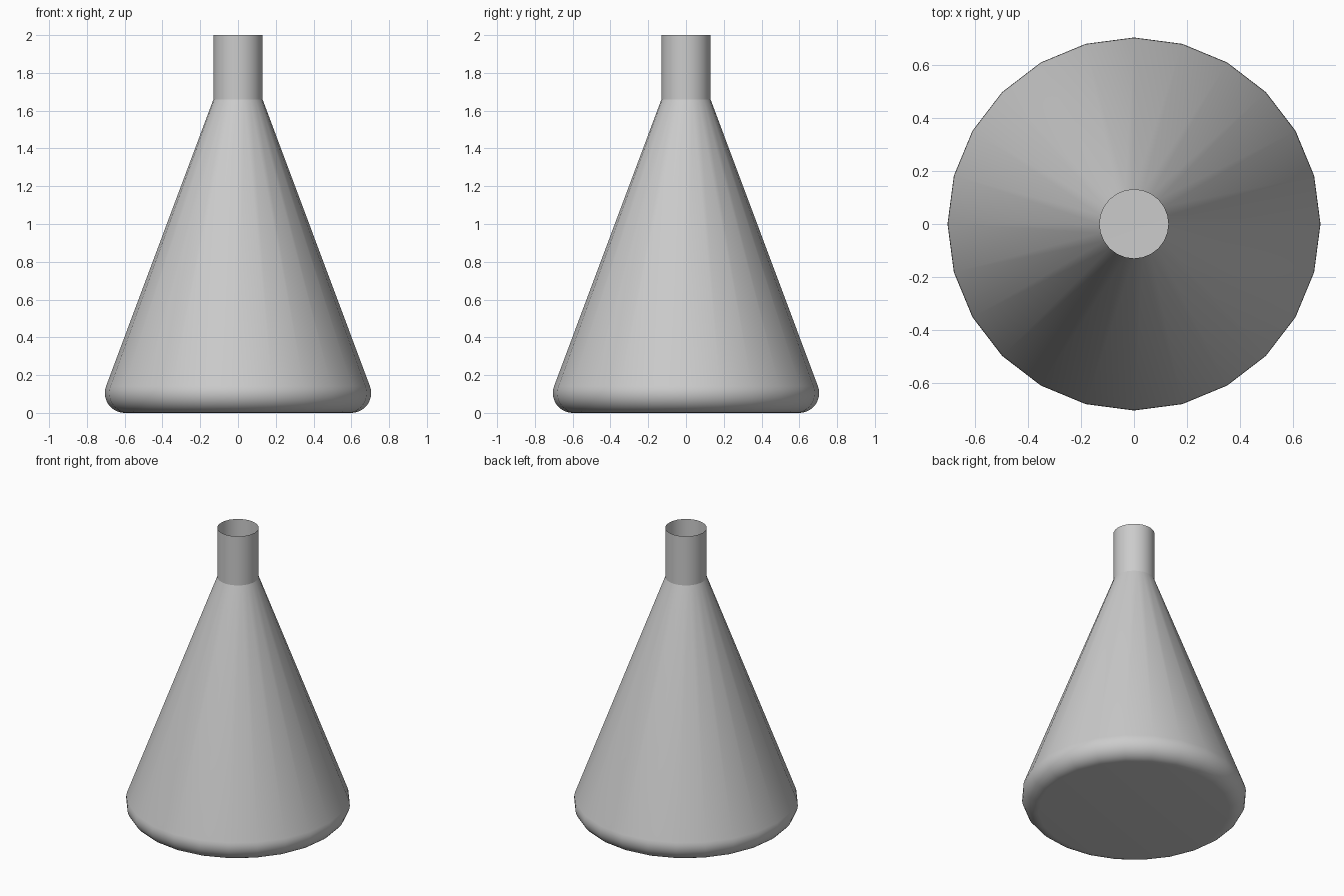
import bpy, bmesh, math

if "Cube" in bpy.data.objects:
    bpy.data.objects.remove(bpy.data.objects["Cube"])

SIDES = 24

# Profile: flat floor, rounded foot, straight cone, straight neck
FOOT_R, FOOT_X = 0.105, 0.60
TILT = math.radians(20.5)
STEPS = 10
profile = []
for i in range(STEPS + 1):
    a = -math.pi / 2 + (math.pi / 2 + TILT) * i / STEPS
    profile.append((FOOT_X + FOOT_R * math.cos(a), FOOT_R + FOOT_R * math.sin(a)))
profile += [(0.13, 1.66), (0.13, 2.0)]

# Turn the profile into an open, thin-walled shell
bm = bmesh.new()
rings = []
for r, z in profile:
    rings.append([bm.verts.new((r * math.cos(2 * math.pi * k / SIDES),
                                r * math.sin(2 * math.pi * k / SIDES), z))
                  for k in range(SIDES)])
for low, high in zip(rings, rings[1:]):
    for k in range(SIDES):
        n = (k + 1) % SIDES
        bm.faces.new((low[k], low[n], high[n], high[k]))
bm.faces.new(list(reversed(rings[0])))  # floor

mesh = bpy.data.meshes.new("conical_flask")
bm.to_mesh(mesh)
bm.free()
flask = bpy.data.objects.new("conical_flask", mesh)
bpy.context.collection.objects.link(flask)

# Smooth walls, crisp line where the neck meets the cone
bpy.context.view_layer.objects.active = flask
flask.select_set(True)
bpy.ops.object.shade_smooth_by_angle(angle=math.radians(18))
